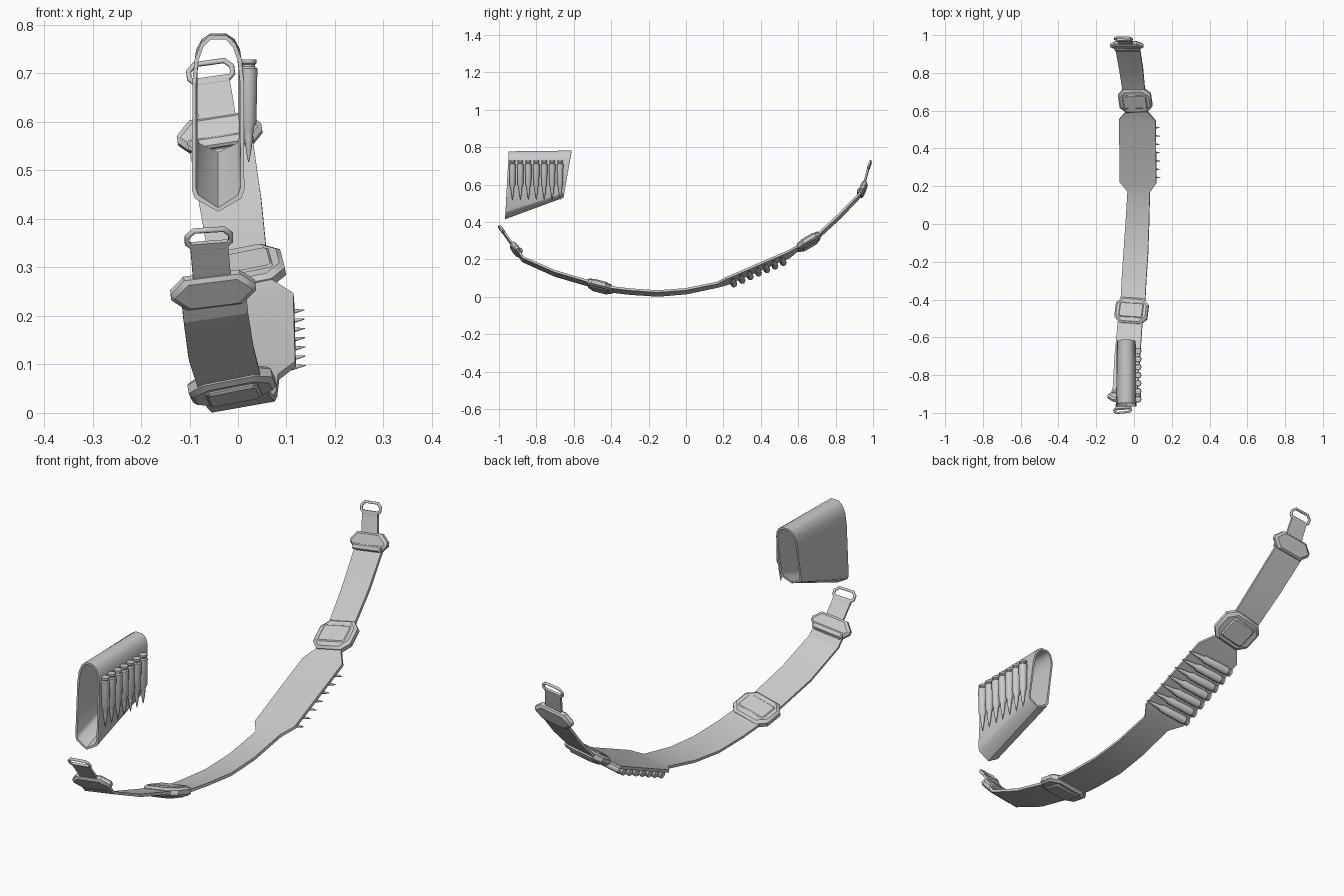
import bpy, bmesh, math
from mathutils import Matrix, Vector

cube = bpy.data.objects.get("Cube")
if cube:
    bpy.data.objects.remove(cube)

grey = bpy.data.materials.new("plain grey")
grey.use_nodes = True
COLOUR = (0.6, 0.6, 0.6, 1)
grey.diffuse_color = COLOUR
grey.node_tree.nodes["Principled BSDF"].inputs["Base Color"].default_value = COLOUR


def loft(name, rings, closed=False, angle=35, matrix=Matrix()):
    """Skin a list of equal rings; cap the ends unless the loft closes on itself."""
    bm = bmesh.new()
    rows = [[bm.verts.new(matrix @ Vector(p)) for p in ring] for ring in rings]
    n = len(rows[0])
    pairs = list(zip(rows, rows[1:])) + ([(rows[-1], rows[0])] if closed else [])
    for a, b in pairs:
        for i in range(n):
            j = (i + 1) % n
            bm.faces.new((a[i], a[j], b[j], b[i]))
    if not closed:
        bm.faces.new(rows[0])
        bm.faces.new(rows[-1])
    bmesh.ops.recalc_face_normals(bm, faces=bm.faces)
    mesh = bpy.data.meshes.new(name)
    bm.to_mesh(mesh)
    bm.free()
    mesh.materials.append(grey)
    mesh.shade_smooth()
    mesh.set_sharp_from_angle(angle=math.radians(angle))
    obj = bpy.data.objects.new(name, mesh)
    bpy.context.collection.objects.link(obj)
    return obj


# Centre line of the sling: y, x, z, half width
PATH = [
    (-1.00, -.06, .38, .04), (-.975, -.06, .345, .04), (-.915, -.052, .26, .067),
    (-.87, -.046, .20, .067), (-.7, -.035, .125, .068), (-.52, -.02, .072, .066),
    (-.4, -.005, .04, .066), (-.3, 0, .028, .066), (-.15, .01, .018, .066),
    (0, .018, .03, .063), (.17, .025, .065, .06), (.22, .022, .085, .098),
    (.55, .018, .228, .098), (.6, .015, .262, .055), (.7, 0, .32, .06),
    (.82, -.015, .43, .064), (.94, -.035, .555, .066), (.975, -.055, .69, .039),
    (.992, -.06, .73, .039)]
ROLL = math.radians(10)


def point(y):
    """Point on the centre line at a given y."""
    for a, b in zip(PATH, PATH[1:]):
        if y <= b[0]:
            break
    t = (y - a[0]) / (b[0] - a[0])
    return Vector((a[1] + (b[1] - a[1]) * t, y, a[2] + (b[2] - a[2]) * t))


def frame(y, step=.012):
    """Local axes on the sling: x across, y along, z outward."""
    along = (point(min(y + step, .992)) - point(max(y - step, -1))).normalized()
    across = Vector((math.cos(ROLL), 0, math.sin(ROLL)))
    across = (across - along * across.dot(along)).normalized()
    rot = Matrix((across, along, across.cross(along))).transposed()
    return Matrix.Translation(point(y)) @ rot.to_4x4()


def band(name, stations, thick):
    """Flat webbing through (y, half width) stations."""
    rings = []
    for y, w in stations:
        m = frame(y)
        rings.append([m @ Vector((sx * w, 0, sz * thick))
                      for sx, sz in ((-1, -1), (1, -1), (1, 1), (-1, 1))])
    return loft(name, rings, angle=12)


def plate(name, y, half, chamfer, offset=0, shift=0):
    """Slab with an eight-sided outline and rounded rims, lying on the sling."""
    w, l, t = half
    rings = []
    for z, inset in ((-t, .25), (-t * .5, 0), (t * .5, 0), (t, .25)):
        a, b, c = w - t * inset * 2, l - t * inset * 2, chamfer
        rings.append([(a, b - c, z), (a - c, b, z), (c - a, b, z), (-a, b - c, z),
                      (-a, c - b, z), (c - a, -b, z), (a - c, -b, z), (a, c - b, z)])
    place = frame(y, .04) @ Matrix.Translation((0, shift, offset))
    return loft(name, rings, angle=30, matrix=place)


def wire_loop(name, y):
    """Closed rounded wire at the end of a tab."""
    curve = bpy.data.curves.new(name, "CURVE")
    curve.dimensions = "3D"
    curve.bevel_depth, curve.bevel_resolution = .006, 1
    w, l, c = .045, .022, .014
    pts = [(w, l - c), (w - c, l), (c - w, l), (-w, l - c),
           (-w, c - l), (c - w, -l), (w - c, -l), (w, c - l)]
    spline = curve.splines.new("POLY")
    spline.points.add(len(pts) - 1)
    m = frame(y)
    for p, (px, py) in zip(spline.points, pts):
        p.co = (*(m @ Vector((px, py, 0))), 1)
    spline.use_cyclic_u = True
    curve.materials.append(grey)
    obj = bpy.data.objects.new(name, curve)
    bpy.context.collection.objects.link(obj)


def cartridge(name, matrix, sides=10):
    """Turned body with a rim, a shoulder and a slim tip, along local z."""
    profile = [(.016, 0), (.016, .008), (.013, .011), (.013, .015), (.018, .019),
               (.016, .13), (.010, .145), (.009, .16), (.005, .19), (.001, .212)]
    rings = [[(r * math.cos(math.tau * i / sides), r * math.sin(math.tau * i / sides), h)
              for i in range(sides)] for r, h in profile]
    loft(name, rings, angle=40, matrix=matrix)


# Sling webbing: wide strap with its broad carrier panel, and narrow end tabs
band("strap", [(r[0], r[3]) for r in PATH[2:17]], .006)
band("front_tab", [(-.98, .039), (-.94, .039), (-.90, .039)], .005)
band("back_tab", [(.93, .039), (.95, .039), (.976, .037)], .005)

# Sliders at both ends, each with the fold of webbing over its bar
for side, y, sign in (("front", -.91, 1), ("back", .945, -1)):
    plate(side + "_end_buckle", y, (.088, .038, .015), .03)
    plate(side + "_strap_fold", y, (.068, .012, .009), .004, .013, sign * .022)

# Larger adjusters with a raised square pad below and a bridge above
for side, y in (("front", -.46), ("back", .655)):
    plate(side + "_adjuster", y, (.088, .07, .018), .032)
    plate(side + "_adjuster_pad", y, (.055, .048, .01), .008, -.016)
    plate(side + "_adjuster_bridge", y, (.064, .04, .008), .006, .014)

wire_loop("front_wire_loop", -.985)
wire_loop("back_wire_loop", .98)

# Cartridges across the underside of the carrier panel
for i in range(7):
    m = frame(.245 + i * .044)
    m = m @ Matrix.Translation((-.095, 0, -.017)) @ Matrix.Rotation(math.pi / 2, 4, "Y")
    cartridge(f"strap_cartridge_{i + 1}", m)

# Open sleeve: rounded top, flat sides, shallow V floor; z runs 0 to 1
HALF = [(.018, 1), (.036, .955), (.048, .87), (.053, .74), (.054, .12), (.048, .075)]
OUTLINE = HALF + [(0, 0)] + [(-x, z) for x, z in reversed(HALF)]
CENTRE = -.041


def section(wall, y_low, y_high, z_low, z_high, width=1):
    k = width - wall / .054
    z_low, z_high = z_low + wall, z_high - wall
    return [(CENTRE + x * k, y_low + (y_high - y_low) * z, z_low + (z_high - z_low) * z)
            for x, z in OUTLINE]


front = (-.967, -.948, .415, .778)
back = (-.655, -.612, .53, .782, .94)
loft("sleeve", [section(0, *front), section(0, *back),
                section(.008, *back), section(.008, *front)], closed=True, angle=42)

# Cartridges upright on the left wall of the sleeve, tips down
for i in range(7):
    m = Matrix.Translation((.022, -.928 + i * .0425, .729)) @ Matrix.Rotation(math.pi, 4, "X")
    cartridge(f"sleeve_cartridge_{i + 1}", m)
